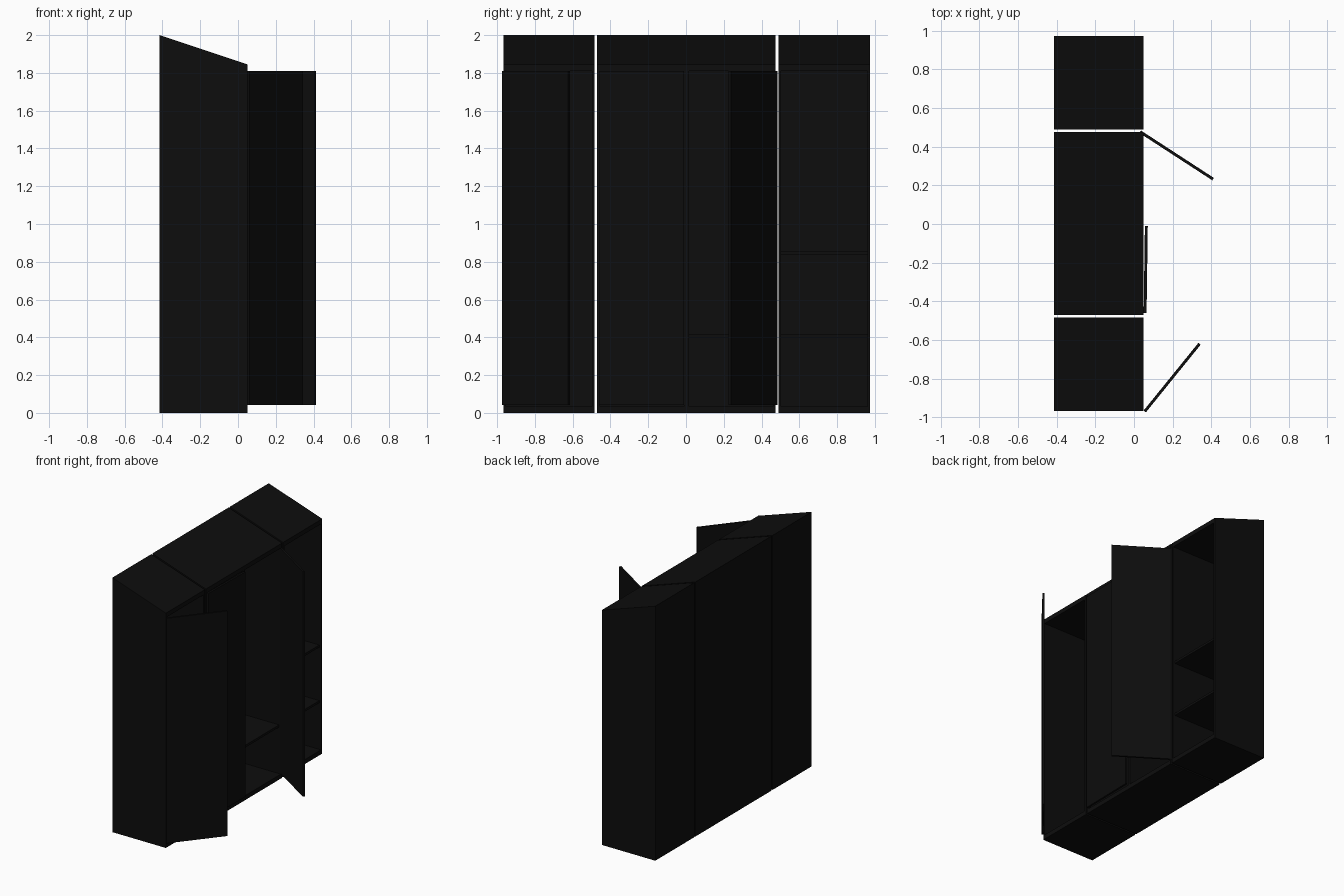
import bpy
import math

if "Cube" in bpy.data.objects:
    bpy.data.objects.remove(bpy.data.objects["Cube"])

black = bpy.data.materials.new("black_metal")
black.diffuse_color = (0.004, 0.004, 0.004, 1)
black.use_nodes = True
black.node_tree.nodes["Principled BSDF"].inputs["Base Color"].default_value = black.diffuse_color

BACK, FRONT = -0.415, 0.05
FLOOR, CEIL = 0.035, 1.81
Z_BACK, Z_FRONT = 2.0, 1.845


def make(name, verts, faces):
    mesh = bpy.data.meshes.new(name)
    mesh.from_pydata(verts, [], faces)
    mesh.materials.append(black)
    obj = bpy.data.objects.new(name, mesh)
    bpy.context.collection.objects.link(obj)
    return obj


def prism(name, profile, y0, y1):
    """Extrude an x-z profile along y."""
    n = len(profile)
    verts = [(x, y, z) for y in (y0, y1) for x, z in profile]
    faces = [tuple(range(n)), tuple(range(2 * n - 1, n - 1, -1))]
    faces += [(i, i + n, (i + 1) % n + n, (i + 1) % n) for i in range(n)]
    return make(name, verts, faces)


def box(name, x0, x1, y0, y1, z0, z1):
    return prism(name, [(x0, z0), (x1, z0), (x1, z1), (x0, z1)], y0, y1)


def cabinet(name, y0, y1, wall=0.014):
    # side walls with sloping top edge
    side = [(BACK, 0), (FRONT, 0), (FRONT, Z_FRONT), (BACK, Z_BACK)]
    prism(name + "_side_a", side, y0, y0 + wall)
    prism(name + "_side_b", side, y1 - wall, y1)
    a, b = y0 + wall, y1 - wall
    # floor, back panel and wedge roof
    box(name + "_floor", BACK, FRONT, a, b, 0, FLOOR)
    box(name + "_back", BACK, BACK + 0.012, a, b, FLOOR, CEIL)
    prism(name + "_roof", [(BACK, CEIL), (FRONT, CEIL), (FRONT, Z_FRONT), (BACK, Z_BACK)], a, b)


def shelf(name, y0, y1, top):
    box(name, BACK + 0.012, FRONT - 0.015, y0, y1, top - 0.018, top)


def door(name, hinge, side, degrees):
    """side = +1 runs toward +y from the hinge, -1 toward -y."""
    y0, y1 = sorted((0, side * 0.45))
    d = box(name, 0, 0.015, y0, y1, 0.042, CEIL)
    d.location = (hinge[0], hinge[1], 0)
    d.rotation_euler.z = -side * math.radians(degrees)


# three cabinets in a row, the middle one double width
cabinet("left_locker", -0.967, -0.484)
cabinet("middle_locker", -0.470, 0.475)
cabinet("right_locker", 0.489, 0.974)
box("middle_divider", BACK + 0.012, FRONT, -0.011, 0.017, FLOOR, CEIL)

# shelves
shelf("middle_shelf", 0.017, 0.461, 0.418)
for i, z in enumerate((0.418, 0.855)):
    shelf(f"right_shelf_{i + 1}", 0.503, 0.960, z)

# doors: open, slightly ajar, wide open
door("left_door", (0.05, -0.965), 1, 39)
door("middle_door_ajar", (0.05, -0.460), 1, 0.8)
door("middle_door_open", (0.028, 0.471), -1, 57)
